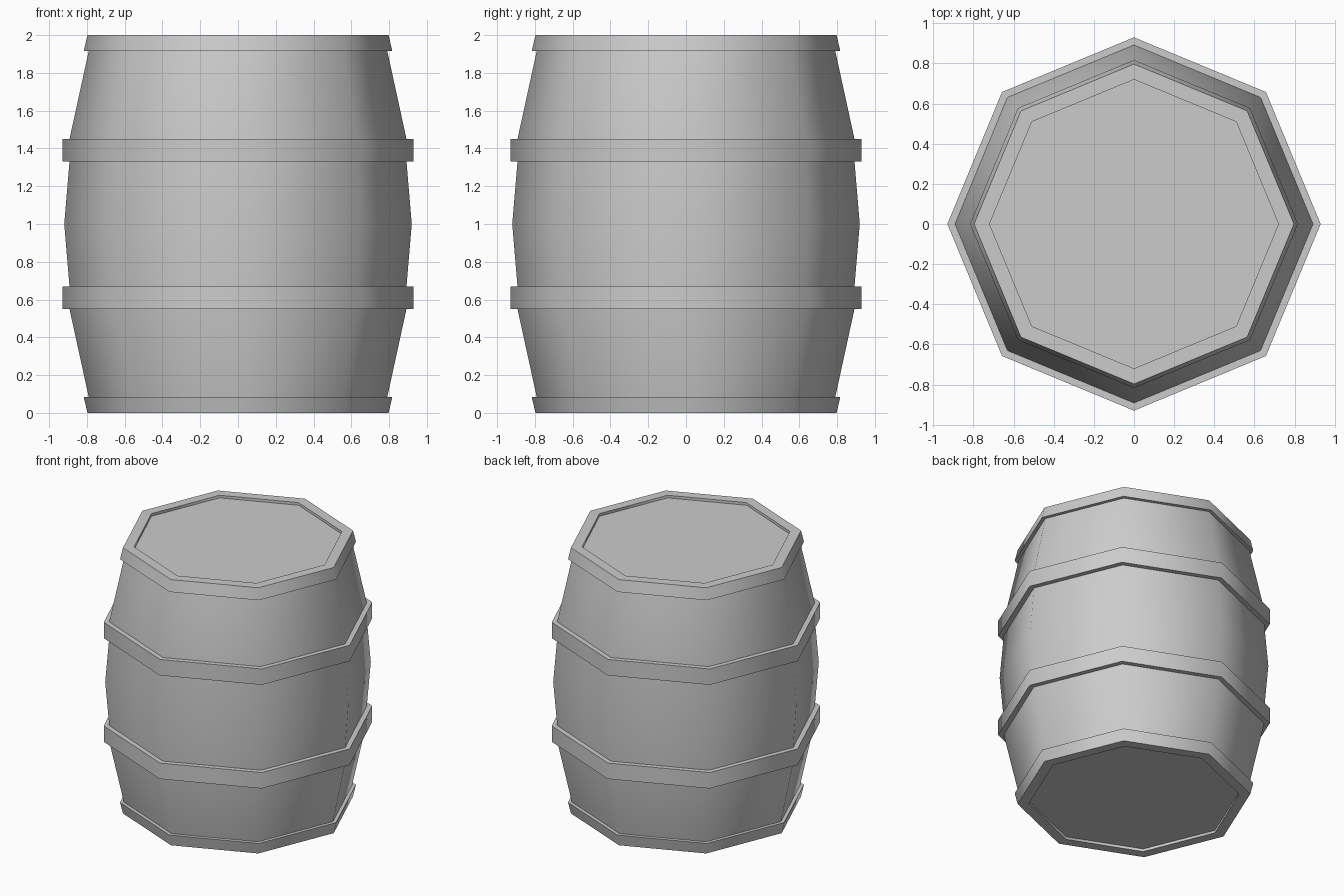
import bpy, bmesh, math

if "Cube" in bpy.data.objects:
    bpy.data.objects.remove(bpy.data.objects["Cube"])

SIDES = 8


def lathe(name, profile):
    """Spin an (r, z) profile into an eight-sided shell with corners on the axes."""
    bm = bmesh.new()
    rings = []
    for r, z in profile:
        if r == 0:
            rings.append([bm.verts.new((0, 0, z))] * SIDES)
        else:
            rings.append([bm.verts.new((r * math.cos(2 * math.pi * i / SIDES),
                                        r * math.sin(2 * math.pi * i / SIDES), z))
                          for i in range(SIDES)])
    for a, b in zip(rings, rings[1:]):
        for i in range(SIDES):
            j = (i + 1) % SIDES
            # dict keeps order while dropping the repeated pole vertex
            bm.faces.new(list(dict.fromkeys((a[i], a[j], b[j], b[i]))))
    mesh = bpy.data.meshes.new(name)
    bm.to_mesh(mesh)
    bm.free()
    obj = bpy.data.objects.new(name, mesh)
    bpy.context.collection.objects.link(obj)
    bpy.ops.object.select_all(action='DESELECT')
    bpy.context.view_layer.objects.active = obj
    obj.select_set(True)
    bpy.ops.object.shade_smooth_by_angle(angle=math.radians(50))
    return obj


def flip(profile):
    """Mirror a profile about mid height, keeping it running upwards."""
    return [(r, round(2 - z, 4)) for r, z in reversed(profile)]


# Body: bulging staves with a shallow recessed lid at each end
upper = [(0.892, 1.33), (0.892, 1.45), (0.772, 2.0),
         (0.72, 2.0), (0.72, 1.98), (0, 1.98)]
lathe("barrel_body", flip(upper) + [(0.92, 1.0)] + upper)

# Straight hoops around the belly
belly = [(0.892, 1.33), (0.93, 1.33), (0.93, 1.45), (0.892, 1.45)]
lathe("upper_hoop", belly)
lathe("lower_hoop", flip(belly))

# Tapered hoops at the rims
rim = [(0.79, 1.915), (0.817, 1.915), (0.797, 2.0), (0.772, 2.0)]
lathe("top_rim_hoop", rim)
lathe("bottom_rim_hoop", flip(rim))
